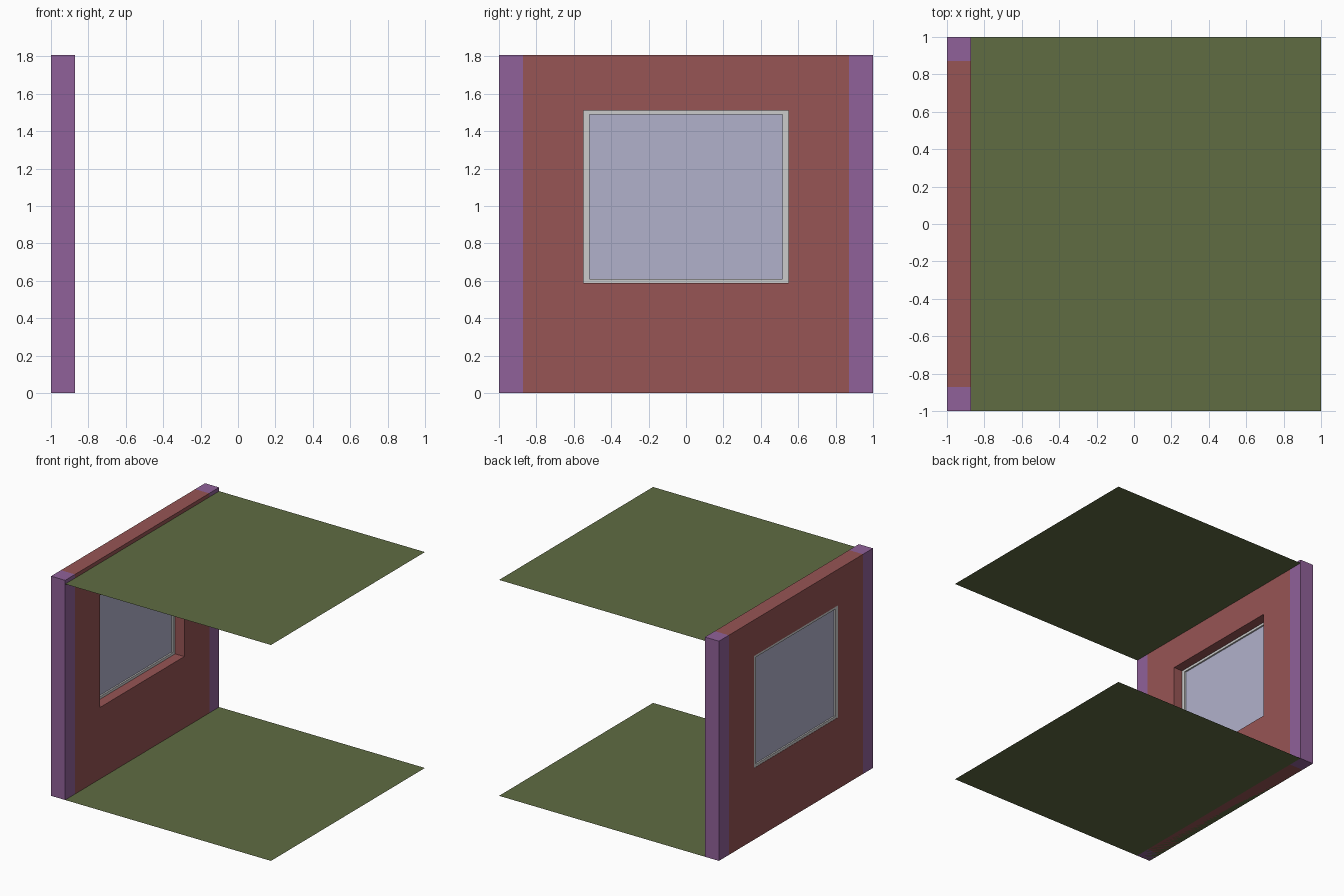
import bpy, bmesh

if "Cube" in bpy.data.objects:
    bpy.data.objects.remove(bpy.data.objects["Cube"])


def material(name, rgb):
    m = bpy.data.materials.new(name)
    m.diffuse_color = (*rgb, 1)
    m.use_nodes = True
    m.node_tree.nodes["Principled BSDF"].inputs["Base Color"].default_value = m.diffuse_color
    return m


RED = material("red_plaster", (0.31, 0.09, 0.09))
PURPLE = material("purple_trim", (0.28, 0.12, 0.32))
OLIVE = material("olive_floor", (0.115, 0.15, 0.055))
GLASS = material("window_glass", (0.44, 0.44, 0.6))


def finish(name, bm, mat=None):
    bmesh.ops.recalc_face_normals(bm, faces=bm.faces)
    me = bpy.data.meshes.new(name)
    bm.to_mesh(me)
    bm.free()
    ob = bpy.data.objects.new(name, me)
    if mat:
        me.materials.append(mat)
    bpy.context.collection.objects.link(ob)
    return ob


def box(name, x, y, z, mat=None):
    """Box from (min, max) ranges on each axis."""
    bm = bmesh.new()
    bmesh.ops.create_cube(bm, size=1)
    for v in bm.verts:
        for i, (a, b) in enumerate((x, y, z)):
            v.co[i] = b if v.co[i] > 0 else a
    return finish(name, bm, mat)


def ring(name, x, outer, inner, mat=None):
    """Rectangular panel with an opening; outer/inner are (half_y, z0, z1)."""
    bm = bmesh.new()
    loops = []
    for h, z0, z1 in (outer, inner):
        for px in x:
            loops.append([bm.verts.new((px, y, z)) for y, z in
                          ((-h, z0), (h, z0), (h, z1), (-h, z1))])
    o0, o1, i0, i1 = loops
    for a, b in ((o0, o1), (o1, i1), (i1, i0), (i0, o0)):
        for k in range(4):
            n = (k + 1) % 4
            bm.faces.new((a[k], a[n], b[n], b[k]))
    return finish(name, bm, mat)


def sheet(name, x0, z, mat):
    bm = bmesh.new()
    bm.faces.new([bm.verts.new((x, y, z)) for x, y in
                  ((x0, -1), (1, -1), (1, 1), (x0, 1))])
    ob = finish(name, bm, mat)
    if ob.data.polygons[0].normal.z < 0:
        ob.data.flip_normals()
    return ob


H = 1.806
BACK, INNER = -1.0, -0.872

# Wall with window opening
ring("wall", (BACK, INNER), (0.872, 0, H), (0.548, 0.588, 1.51), RED)

# Corner posts
for side, y in (("front", (-1, -0.872)), ("back", (0.872, 1))):
    box(side + "_post", (BACK, INNER), y, (0, H), PURPLE)

# Window frame and pane
ring("window_frame", (-0.998, -0.955), (0.548, 0.588, 1.51), (0.517, 0.61, 1.49))
box("window_pane", (-0.986, -0.968), (-0.517, 0.517), (0.61, 1.49), GLASS)

# Floor and ceiling sheets
sheet("floor", -1, 0, OLIVE)
sheet("ceiling", INNER, 1.775, OLIVE)
